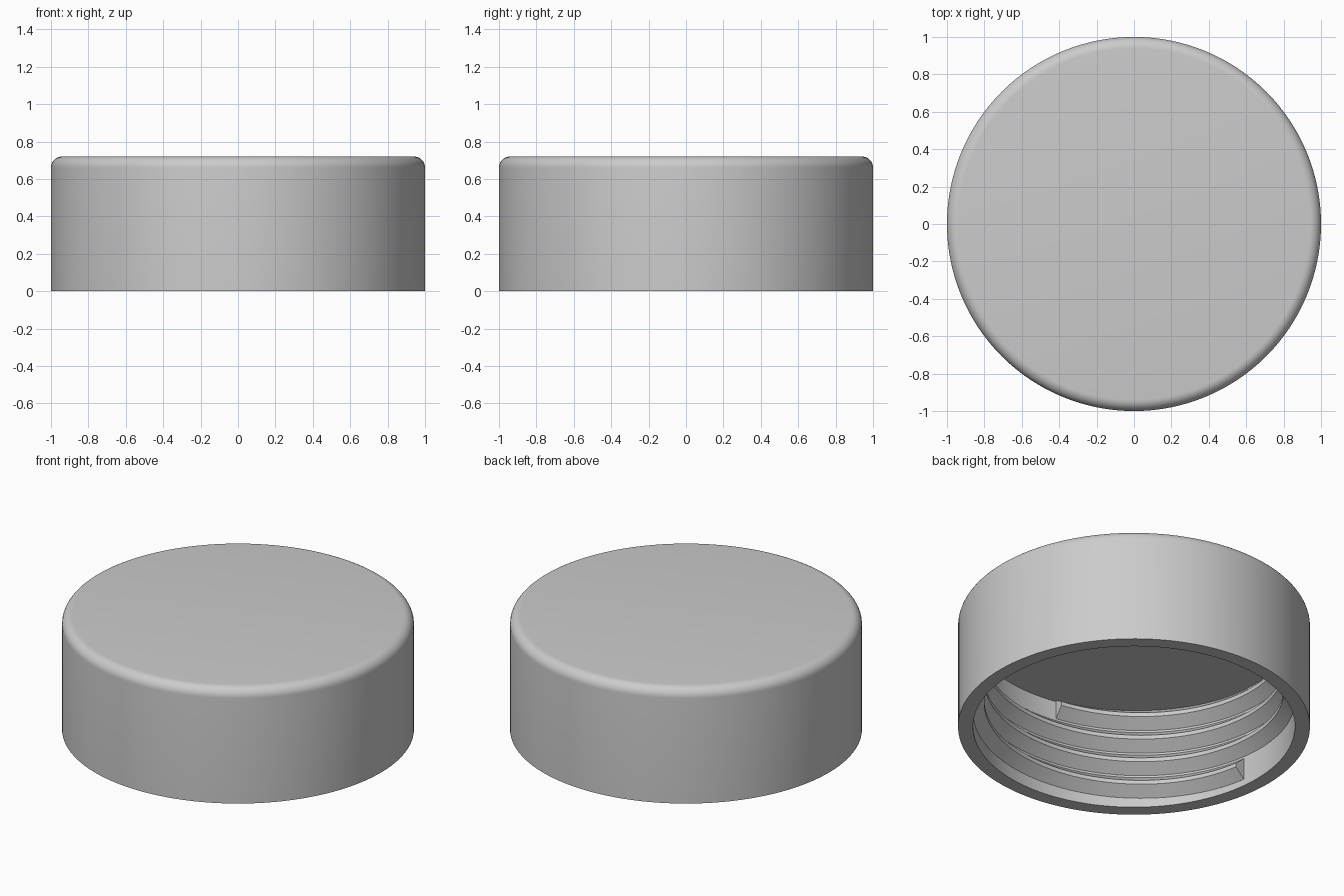
import bpy, bmesh, math

old = bpy.data.objects.get("Cube")
if old:
    bpy.data.objects.remove(old, do_unlink=True)

# Main dimensions
OUTER, INNER, HEIGHT, CEILING = 1.0, 0.915, 0.72, 0.627
FILLET, SEGMENTS = 0.06, 128
CREST, PITCH = 0.85, 0.148

grey = bpy.data.materials.new("plain_grey")
grey.use_nodes = True
colour = (0.6, 0.6, 0.6, 1)
grey.diffuse_color = colour
grey.node_tree.nodes["Principled BSDF"].inputs["Base Color"].default_value = colour


def finish(bm, name):
    """Turn a bmesh into a smooth grey object with sharp edges kept."""
    bmesh.ops.remove_doubles(bm, verts=bm.verts, dist=1e-5)
    bmesh.ops.recalc_face_normals(bm, faces=bm.faces)
    mesh = bpy.data.meshes.new(name)
    bm.to_mesh(mesh)
    bm.free()
    obj = bpy.data.objects.new(name, mesh)
    bpy.context.collection.objects.link(obj)
    mesh.materials.append(grey)
    bpy.ops.object.select_all(action="DESELECT")
    obj.select_set(True)
    bpy.context.view_layer.objects.active = obj
    bpy.ops.object.shade_smooth_by_angle(angle=math.radians(30))
    return obj


# Hollow cap shell: one profile swept round the vertical axis
profile = [(0, CEILING), (INNER, CEILING), (INNER, 0), (OUTER, 0)]
for i in range(9):
    a = math.pi / 2 * i / 8
    profile.append((OUTER - FILLET + FILLET * math.cos(a),
                    HEIGHT - FILLET + FILLET * math.sin(a)))
profile.append((0, HEIGHT))

bm = bmesh.new()
verts = [bm.verts.new((r, 0, z)) for r, z in profile]
edges = [bm.edges.new(pair) for pair in zip(verts, verts[1:])]
bmesh.ops.spin(bm, geom=verts + edges, cent=(0, 0, 0), axis=(0, 0, 1),
               angle=math.tau, steps=SEGMENTS, use_merge=True)
finish(bm, "cap_shell")

# Internal screw thread: a trapezoid swept up a helix, closed at both ends
section = [(INNER + 0.01, 0), (INNER, 0), (CREST, 0.055),
           (CREST, 0.08), (INNER, 0.135), (INNER + 0.01, 0.135)]
end_angle, end_z, turns = math.radians(-101), 0.515, 3.2
steps = int(turns * SEGMENTS)
bm = bmesh.new()
rings = []
for i in range(steps + 1):
    t = turns * (i / steps - 1)
    a = end_angle + t * math.tau
    z0 = end_z + t * PITCH
    rings.append([bm.verts.new((r * math.cos(a), r * math.sin(a),
                                min(z0 + z, CEILING + 0.01)))
                  for r, z in section])
for low, high in zip(rings, rings[1:]):
    for j in range(len(section)):
        k = (j + 1) % len(section)
        bm.faces.new((low[j], low[k], high[k], high[j]))
bm.faces.new(rings[0])
bm.faces.new(rings[-1])
finish(bm, "screw_thread")
